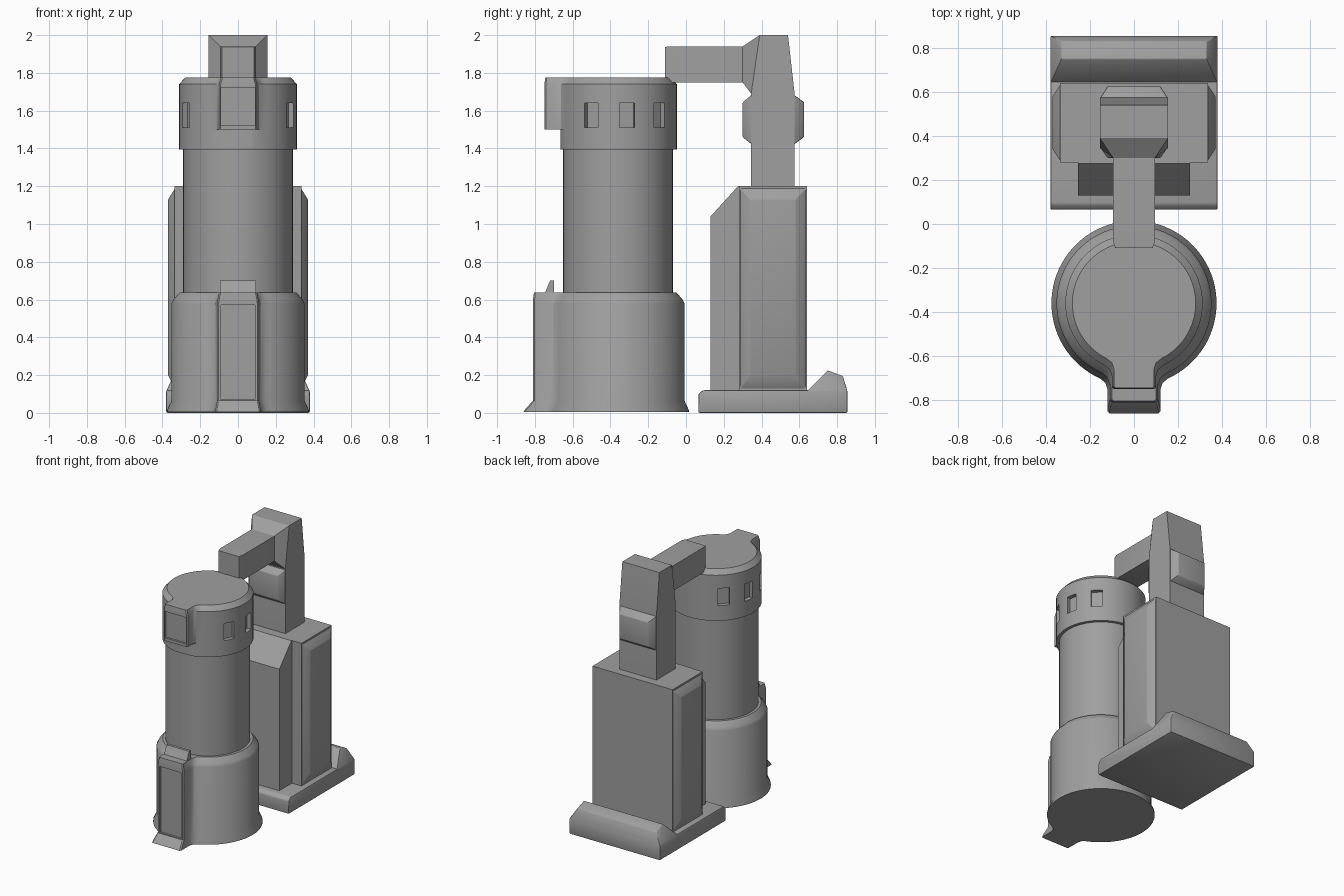
import bpy, bmesh
from math import sin, cos, asin, pi, sqrt, radians
from mathutils import Matrix, Vector

if "Cube" in bpy.data.objects:
    bpy.data.objects.remove(bpy.data.objects["Cube"])

grey = bpy.data.materials.new("plain_grey")
grey.use_nodes = True
grey.diffuse_color = (0.35, 0.35, 0.35, 1)
grey.node_tree.nodes["Principled BSDF"].inputs["Base Color"].default_value = (0.35, 0.35, 0.35, 1)

AXIS_Y = -0.36      # axis of the canister


def activate(ob):
    bpy.ops.object.select_all(action='DESELECT')
    ob.select_set(True)
    bpy.context.view_layer.objects.active = ob


def finish(name, bm, bevel=0):
    bmesh.ops.recalc_face_normals(bm, faces=bm.faces)
    me = bpy.data.meshes.new(name)
    bm.to_mesh(me)
    bm.free()
    me.materials.append(grey)
    ob = bpy.data.objects.new(name, me)
    bpy.context.collection.objects.link(ob)
    activate(ob)
    if bevel:
        mod = ob.modifiers.new("soft_edges", 'BEVEL')
        mod.width, mod.segments = bevel, 2
        bpy.ops.object.modifier_apply(modifier=mod.name)
    bpy.ops.object.shade_smooth_by_angle(angle=radians(32))
    return ob


def loft(name, rings, bevel=0):
    """Skin a list of equal-length rings and cap both ends."""
    bm = bmesh.new()
    loops = [[bm.verts.new(p) for p in ring] for ring in rings]
    for a, b in zip(loops, loops[1:]):
        for i in range(len(a)):
            j = (i + 1) % len(a)
            bm.faces.new((a[i], a[j], b[j], b[i]))
    bm.faces.new(loops[0])
    bm.faces.new(loops[-1])
    bmesh.ops.remove_doubles(bm, verts=bm.verts, dist=0.0001)
    return finish(name, bm, bevel)


def prism(name, profile, half_width, bevel=0):
    """Extrude a (y, z) side profile across x."""
    return loft(name, [[(x, y, z) for y, z in profile] for x in (-half_width, half_width)], bevel)


def rect_xz(hx, y, z0, z1):
    return [(-hx, y, z0), (hx, y, z0), (hx, y, z1), (-hx, y, z1)]


def rect_yz(x, y0, y1, z0, z1):
    return [(x, y0, z0), (x, y1, z0), (x, y1, z1), (x, y0, z1)]


def keyhole(r, w, front, z, ribbed=True, steps=72):
    """Circle with a filleted rib at the front; unribbed gives the matching circle."""
    t0 = asin((w + 0.035) / r)
    root = AXIS_Y - sqrt(r * r - (w + 0.035) ** 2)
    side = [(w - 0.008, front), (w, front + 0.008), (w, root - 0.05), (w + 0.01, root - 0.02)]
    if not ribbed:
        flat = [Vector((x, y - AXIS_Y)).normalized() * r for x, y in side]
        side = [(v.x, v.y + AXIS_Y) for v in flat]
    pts = list(side)
    for i in range(steps + 1):
        t = t0 + (2 * pi - 2 * t0) * i / steps
        pts.append((r * sin(t), AXIS_Y - r * cos(t)))
    pts += [(-x, y) for x, y in reversed(side)]
    return [(x, y, z) for x, y in pts]


def carve(target, boxes):
    """Cut recesses given as (size, transform) boxes."""
    bm = bmesh.new()
    for size, place in boxes:
        bmesh.ops.create_cube(bm, size=1, matrix=place @ Matrix.Diagonal((*size, 1)))
    cutter = finish("recess_cutter", bm)
    cutter.hide_render = True
    activate(target)
    mod = target.modifiers.new("recesses", 'BOOLEAN')
    mod.operation, mod.solver, mod.object = 'DIFFERENCE', 'EXACT', cutter
    bpy.ops.object.modifier_apply(modifier=mod.name)
    bpy.data.objects.remove(cutter)
    bpy.ops.object.shade_smooth_by_angle(angle=radians(32))


# Canister base: flared foot, rib and chamfered shoulder
base = loft("canister_base", [
    keyhole(0.375, 0.12, -0.86, 0.005),
    keyhole(0.375, 0.12, -0.855, 0.015),
    keyhole(0.352, 0.11, -0.81, 0.065),
    keyhole(0.352, 0.11, -0.81, 0.58),
    keyhole(0.342, 0.108, -0.81, 0.6),
    keyhole(0.31, 0.1, -0.805, 0.637)])
carve(base, [((0.18, 0.03, 0.5), Matrix.Translation((0, -0.81, 0.32)))])

# Catch on top of the rib
prism("rib_catch", [(-0.76, 0.62), (-0.745, 0.64), (-0.72, 0.7), (-0.7, 0.7), (-0.7, 0.62)], 0.095)

# Canister tube
bm = bmesh.new()
bmesh.ops.create_cone(bm, cap_ends=True, segments=72, radius1=0.29, radius2=0.29, depth=0.84,
                      matrix=Matrix.Translation((0, AXIS_Y, 1.0)))
finish("canister_tube", bm)

# Canister cap with front block, side windows and recessed front panel
cap = loft("canister_cap", [
    keyhole(0.312, 0.1, -0.75, 1.395, False),
    keyhole(0.312, 0.1, -0.75, 1.5, False),
    keyhole(0.312, 0.1, -0.75, 1.5),
    keyhole(0.312, 0.1, -0.75, 1.74),
    keyhole(0.28, 0.09, -0.745, 1.775)])
windows = [((0.18, 0.03, 0.2), Matrix.Translation((0, -0.75, 1.622)))]
for side in (1, -1):
    for angle in (63, 99, 135):
        turn = Matrix.Rotation(radians(side * angle), 4, 'Z')
        windows.append(((0.08, 0.08, 0.13), Matrix.Translation((0, AXIS_Y, 1.575)) @ turn
                        @ Matrix.Translation((0, -0.32, 0))))
carve(cap, windows)

# Stand foot and rear ridge
prism("stand_foot", [(0.065, 0), (0.855, 0), (0.855, 0.12), (0.09, 0.12), (0.065, 0.1)], 0.38, 0.008)
loft("foot_ridge", [
    [(-0.38, 0.64, 0.115), (0.38, 0.64, 0.115), (0.38, 0.855, 0.115), (-0.38, 0.855, 0.115)],
    [(-0.33, 0.75, 0.225), (0.33, 0.75, 0.225), (0.33, 0.83, 0.195), (-0.33, 0.83, 0.195)]], 0.005)

# Stand body with raised side panels and sloped front
prism("stand_body", [(0.28, 0.11), (0.64, 0.11), (0.64, 1.2), (0.28, 1.2)], 0.335)
for name, s in (("left_side_panel", 1), ("right_side_panel", -1)):
    loft(name, [rect_yz(s * 0.33, 0.28, 0.64, 0.12, 1.195),
                rect_yz(s * 0.37, 0.34, 0.58, 0.2, 1.13)], 0.005)
prism("sloped_front", [(0.13, 0.11), (0.3, 0.11), (0.3, 1.2), (0.275, 1.2), (0.13, 1.04)], 0.255)

# Neck, its front and rear pads
prism("neck", [(0.345, 1.18), (0.575, 1.18), (0.575, 1.69), (0.54, 2), (0.39, 2), (0.345, 1.69)], 0.155)
for name, inner, outer in (("front_pad", 0.35, 0.3), ("rear_pad", 0.57, 0.625)):
    loft(name, [rect_xz(0.155, inner, 1.42, 1.685), rect_xz(0.12, outer, 1.46, 1.645)], 0.005)

# Arm reaching over the cap, flaring into the neck
loft("arm", [
    [(-0.155, 0.345, 1.69), (0.155, 0.345, 1.69), (0.155, 0.39, 2), (-0.155, 0.39, 2)],
    rect_xz(0.095, 0.3, 1.75, 1.94),
    rect_xz(0.095, -0.08, 1.75, 1.94),
    rect_xz(0.085, -0.11, 1.765, 1.938)])
